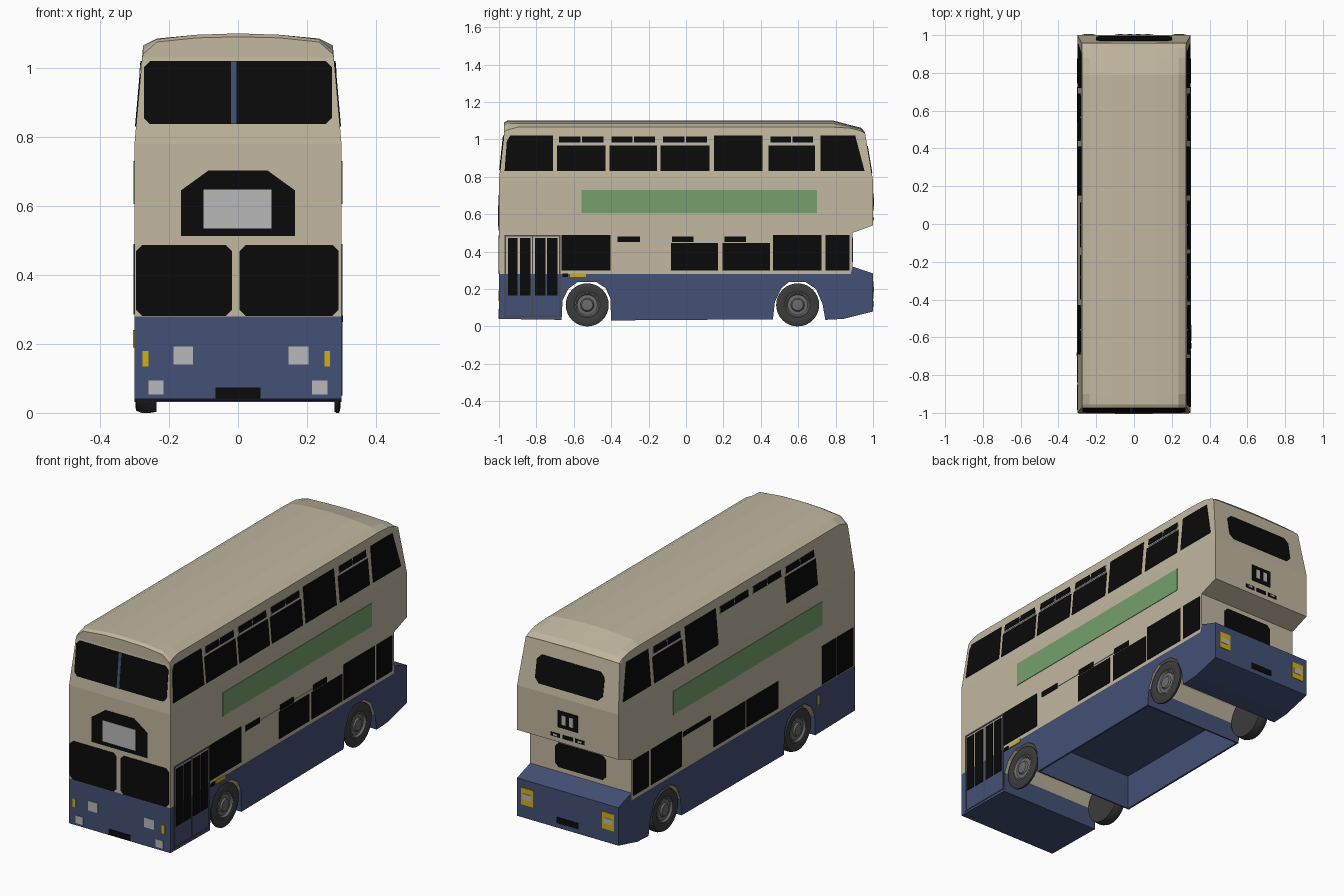
import bpy, bmesh, math
from mathutils import Vector

if "Cube" in bpy.data.objects:
    bpy.data.objects.remove(bpy.data.objects["Cube"])


def material(name, r, g, b):
    m = bpy.data.materials.new(name)
    m.diffuse_color = (r, g, b, 1)
    m.use_nodes = True
    m.node_tree.nodes["Principled BSDF"].inputs["Base Color"].default_value = m.diffuse_color
    return m


CREAM = material("cream paint", .54, .475, .35)
BLUE = material("blue paint", .057, .081, .18)
BLACK = material("black glass", .003, .003, .003)
GREY = material("light grey", .48, .48, .48)
YELLOW = material("amber", .65, .43, .006)
GREEN = material("green panel", .18, .35, .15)
TYRE = material("tyre rubber", .045, .045, .045)
HUB = material("hub grey", .15, .15, .15)
FRAME = material("door frame grey", .06, .065, .08)


def finish(name, bm, *mats):
    bmesh.ops.recalc_face_normals(bm, faces=bm.faces)
    me = bpy.data.meshes.new(name)
    bm.to_mesh(me)
    bm.free()
    for m in mats:
        me.materials.append(m)
    ob = bpy.data.objects.new(name, me)
    bpy.context.collection.objects.link(ob)
    return ob


def loft(bm, rings, caps=True):
    """Skin a list of closed vertex rings."""
    vs = [[bm.verts.new(p) for p in r] for r in rings]
    n = len(vs[0])
    for a, b in zip(vs, vs[1:]):
        for i in range(n):
            bm.faces.new((a[i], a[(i + 1) % n], b[(i + 1) % n], b[i]))
    if caps:
        bm.faces.new(vs[0])
        bm.faces.new(vs[-1])
    return vs


# body surface: upright to z 0.78, then leaning inwards
def lean(z):
    return max(0, (z - .78) / .25)


def half_width(z):
    return .30 - .022 * lean(z)


def front_y(z):
    return -1 + .027 * lean(z)


def rear_y(z):
    return 1 - .042 * lean(z)


# blue lower body, with wheel arches through the full width
outline = [(-1, .04), (-.665, .035), (-.66, .14), (-.63, .20), (-.58, .237), (-.48, .237),
           (-.43, .205), (-.405, .15), (-.40, .032), (.465, .038), (.475, .13), (.51, .205),
           (.55, .237), (.64, .237), (.695, .20), (.73, .12), (.745, .035), (.84, .04),
           (1, .08), (1, .283), (.89, .32), (.88, .28), (-1, .28)]
bm = bmesh.new()
loft(bm, [[(x, y, z) for y, z in outline] for x in (-.30, .30)])
lower = finish("lower_body", bm, BLUE, CREAM)

# hollow underside between the axles
bm = bmesh.new()
bmesh.ops.create_cube(bm, size=1)
for v in bm.verts:
    v.co = Vector((v.co.x * .58, .032 + v.co.y * .85, .06 + v.co.z * .32))
cutter = finish("underside_cutter", bm, BLUE)
cutter.hide_render = True
mod = lower.modifiers.new("hollow", 'BOOLEAN')
mod.object, mod.operation, mod.solver = cutter, 'DIFFERENCE', 'EXACT'
bpy.context.view_layer.objects.active = lower
bpy.ops.object.modifier_apply(modifier="hollow")
bpy.data.objects.remove(cutter)
for f in lower.data.polygons:      # cream arch linings
    y, z = f.center.y, f.center.z
    arch = -.66 < y < -.41 or .47 < y < .74
    f.material_index = 1 if arch and z > .1 and abs(f.normal.x) < .1 and f.normal.z < -.1 else 0

# cream upper body with the recessed lower rear
bm = bmesh.new()
levels = [(.28, .89), (.50, .89), (.54, 1), (.78, 1), (1.03, rear_y(1.03))]
loft(bm, [[(-half_width(z), front_y(z), z), (half_width(z), front_y(z), z),
           (half_width(z), yr, z), (-half_width(z), yr, z)] for z, yr in levels])
finish("upper_body", bm, CREAM)

# crowned roof, dropping at the rear
sections = [(-.973, 1.04, 1.075, 1.087, 1.09), (-.955, 1.05, 1.083, 1.096, 1.1),
            (-.90, 1.065, 1.085, 1.096, 1.1), (.79, 1.065, 1.085, 1.096, 1.1),
            (.88, 1.06, 1.068, 1.073, 1.076), (.935, 1.045, 1.055, 1.06, 1.062),
            (.958, 1.032, 1.034, 1.036, 1.038)]
rings = []
for y, a, b, c, d in sections:
    half = [(.278, 1.03), (.275, a), (.235, b), (.12, c)]
    rings.append([(x, y, z) for x, z in half] + [(0, y, d)] + [(-x, y, z) for x, z in half[::-1]])
bm = bmesh.new()
loft(bm, rings)
finish("roof", bm, CREAM)


# thin plates laid on a body surface
def right(u, v, d): return (half_width(v) + d, u, v)
def left(u, v, d): return (-half_width(v) - d, u, v)
def front(u, v, d): return (u, front_y(v) - d, v)
def rear(u, v, d): return (u, rear_y(v) + d, v)
def rear_low(u, v, d): return (u, .89 + d, v)


def rect(a, b, lo, hi, c=0):
    if not c:
        return [(a, lo), (b, lo), (b, hi), (a, hi)]
    return [(a + c, lo), (b - c, lo), (b, lo + c), (b, hi - c),
            (b - c, hi), (a + c, hi), (a, hi - c), (a, lo + c)]


def plates(name, surface, mat, shapes, lift=.003):
    bm = bmesh.new()
    for s in shapes:
        loft(bm, [[surface(u, v, d) for u, v in s] for d in (-.001, lift)])
    return finish(name, bm, mat)


# upper deck side windows
nose = [(-.97, .83), (-.71, .83), (-.71, 1.02), (-.94, 1.02), (-.958, .99)]
tail = [(.72, .83), (.955, .83), (.905, 1.02), (.72, 1.02)]
bays = [(-.69, -.43), (-.41, -.155), (-.135, .125), (.44, .69)]
tall = rect(.15, .41, .83, 1.02)
glass = [rect(a, b, .83, .967) for a, b in bays]
plates("right_upper_windows", right, BLACK, [nose, tail, tall] + glass)
plates("left_upper_windows", left, BLACK, [tail, tall, glass[0], glass[3]])
for side, surf in (("right", right), ("left", left)):
    plates(side + "_vent_frames", surf, GREY,
           [rect(a + .01, b - .01, .975, 1.016) for a, b in bays], .002)
    plates(side + "_vents", surf, BLACK,
           [rect(p, q, .982, 1.016) for a, b in bays
            for p, q in ((a + .012, (a + b) / 2 - .004), ((a + b) / 2 + .004, b - .012))], .004)

# lower deck side windows
shared = [rect(.465, .725, .30, .49), rect(.745, .875, .30, .49)]
plates("right_lower_windows", right, BLACK, shared + [
    rect(-.665, -.405, .30, .49), rect(-.08, .17, .30, .445), rect(.195, .45, .30, .445),
    rect(-.365, -.245, .45, .48), rect(-.075, .04, .45, .48), rect(.205, .32, .45, .48)])
plates("left_lower_windows", left, BLACK, shared + [
    rect(.22, .455, .455, .48), rect(-.07, .195, .30, .445), rect(-.35, -.085, .30, .445),
    rect(-.84, -.72, .285, .49), rect(-.985, -.85, .285, .49)])
plates("right_vent_strips", right, GREY,
       [rect(-.24, -.08, .457, .463), rect(.045, .2, .457, .463)])

# side panels and markers
plates("right_green_panel", right, GREEN, [rect(-.56, .70, .605, .73)])
plates("left_green_panel", left, GREEN, [rect(-.72, .54, .605, .73)])
plates("right_marker", right, YELLOW, [rect(-.62, -.535, .264, .283)], .004)
plates("right_marker_base", right, BLACK, [rect(-.66, -.63, .264, .283)], .004)
plates("left_marker", left, YELLOW, [rect(-.70, -.68, .19, .24)], .004)

# folding entrance door
plates("door_frame", right, FRAME, [
    rect(-.97, -.962, .05, .49), rect(-.678, -.67, .05, .49), rect(-.962, -.678, .482, .49),
    rect(-.962, -.678, .05, .058), rect(-.823, -.817, .058, .482)])
plates("door_glass", right, BLACK, [rect(a, b, .165, .472) for a, b in (
    (-.952, -.90), (-.888, -.832), (-.808, -.752), (-.742, -.686))])

# front face
plates("front_upper_window", front, BLACK, [rect(-.273, .272, .837, 1.02, .018)])
plates("front_window_divider", front, BLUE, [rect(-.02, -.004, .837, 1.02)], .005)
plates("windscreen", front, BLACK, [rect(-.295, -.018, .281, .487, .018),
                                    rect(.005, .292, .281, .487, .018)])
plates("front_sign_box", front, BLACK, [[(-.165, .513), (.165, .513), (.165, .645),
                                         (.085, .703), (-.085, .703), (-.165, .645)]])
plates("front_sign", front, GREY, [rect(-.10, .097, .535, .647)], .005)
plates("headlamps", front, GREY, [
    rect(-.187, -.13, .14, .192), rect(.147, .204, .14, .192),
    rect(-.26, -.216, .053, .094), rect(.214, .259, .053, .094)])
plates("front_indicators", front, YELLOW, [rect(-.277, -.26, .135, .18), rect(.25, .267, .135, .18)])
plates("front_plate", front, BLACK, [rect(-.065, .065, .042, .073)])

# rear face
plates("rear_upper_window", rear, BLACK, [rect(-.2, .2, .82, .965, .025)])
plates("rear_sign_box", rear, BLACK, [rect(-.06, .06, .62, .71)])
plates("rear_sign", rear, GREY, [rect(-.035, -.01, .64, .69), rect(.01, .035, .64, .69)], .005)
plates("rear_slots", rear, BLACK, [rect(-.10, -.045, .565, .585), rect(-.03, .03, .565, .585),
                                   rect(.045, .10, .565, .585)])
plates("rear_slot_lamps", rear, GREY, [rect(-.085, -.06, .57, .58), rect(.06, .085, .57, .58)], .005)
plates("rear_lower_window", rear_low, BLACK, [rect(-.15, .15, .345, .475, .02)])
plates("rear_lamps", rear, YELLOW, [rect(-.275, -.205, .15, .24), rect(.205, .275, .15, .24)])
plates("rear_lamp_lenses", rear, GREY, [rect(-.265, -.215, .18, .21), rect(.215, .265, .18, .21)], .005)
plates("rear_plate", rear, BLACK, [rect(-.065, .065, .105, .137)])


# wheels: a spun profile of (radius, inset from the outer face)
def wheel(name, y, side, depth):
    profile = [(.112, depth), (.115, depth * .7), (.115, depth * .3), (.108, .002), (.075, 0),
               (.068, .004), (.062, .002), (.054, .012), (.036, .010), (.030, .002), (.016, 0)]
    n = 32
    bm = bmesh.new()
    loft(bm, [[(side * (.298 - d), y + r * math.cos(i * math.tau / n),
                .115 + r * math.sin(i * math.tau / n)) for i in range(n)] for r, d in profile])
    ob = finish(name, bm, TYRE, HUB)
    for f in ob.data.polygons:
        p = ob.data.vertices[f.vertices[0]].co
        r = max(math.hypot(ob.data.vertices[i].co.y - y, ob.data.vertices[i].co.z - .115)
                for i in f.vertices)
        f.material_index = 1 if r < .07 else 0
    bpy.ops.object.select_all(action='DESELECT')
    ob.select_set(True)
    bpy.context.view_layer.objects.active = ob
    bpy.ops.object.shade_smooth_by_angle(angle=math.radians(35))


for label, y in (("front", -.528), ("rear", .597)):
    wheel(label + "_left_wheel", y, -1, .062)
    wheel(label + "_right_wheel", y, 1, .018)
